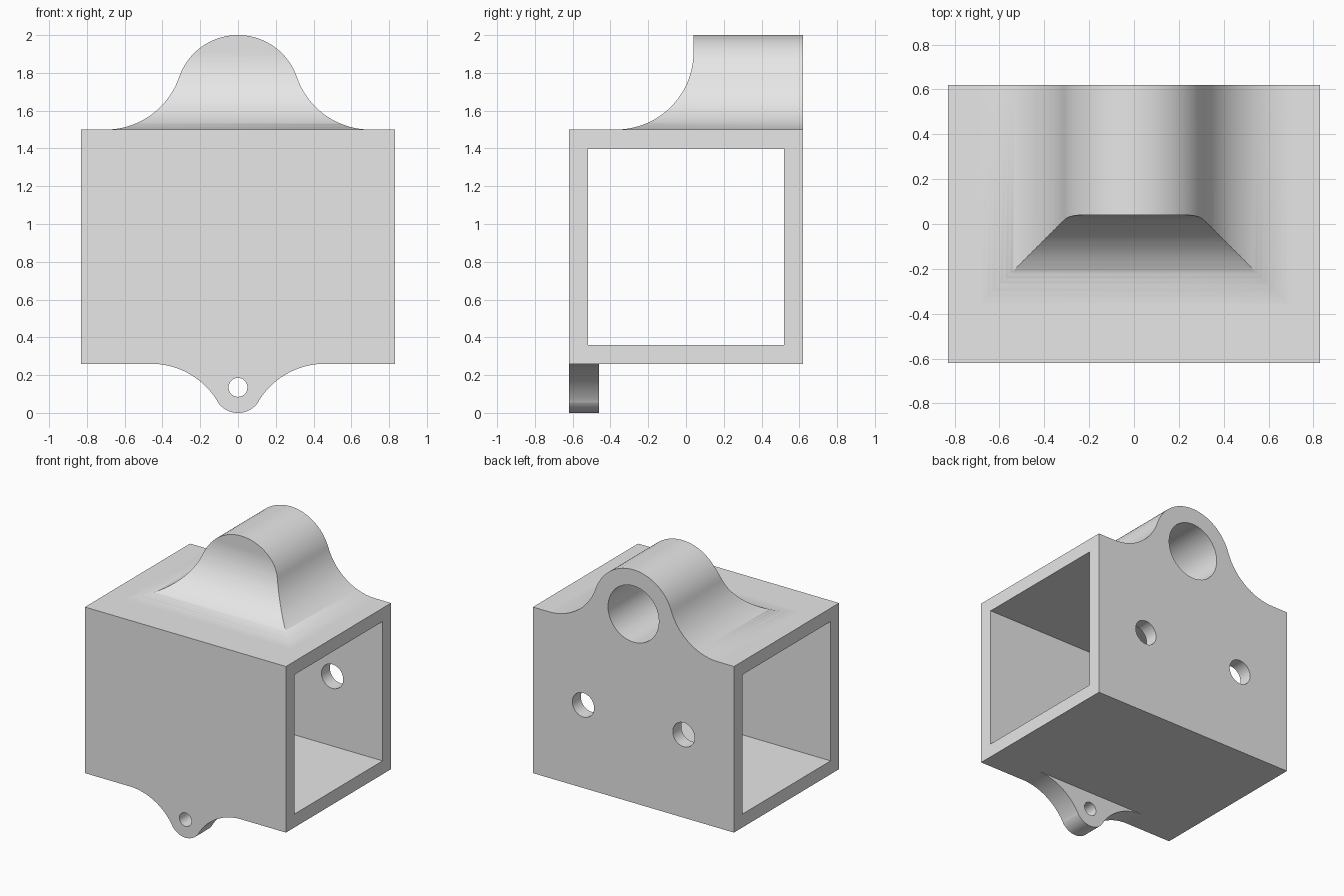
import bpy, bmesh
from math import pi, sin, cos, atan2
from mathutils import Vector

if "Cube" in bpy.data.objects:
    bpy.data.objects.remove(bpy.data.objects["Cube"], do_unlink=True)

HX, HY = 0.83, 0.62          # half width and half depth of the housing
BOTTOM, TOP, WALL = 0.26, 1.5, 0.10

grey = bpy.data.materials.new("plain grey")
grey.use_nodes = True
grey.diffuse_color = (0.8, 0.8, 0.8, 1)
grey.node_tree.nodes["Principled BSDF"].inputs["Base Color"].default_value = (0.8, 0.8, 0.8, 1)


def prism(name, points, axis, lo, hi):
    """Extrude a flat outline (u, z) along the x or y axis."""
    bm = bmesh.new()
    place = (lambda u, z: (lo, u, z)) if axis == "x" else (lambda u, z: (u, lo, z))
    face = bm.faces.new([bm.verts.new(place(u, z)) for u, z in points])
    out = bmesh.ops.extrude_face_region(bm, geom=[face])
    move = Vector((hi - lo, 0, 0) if axis == "x" else (0, hi - lo, 0))
    moved = [v for v in out["geom"] if isinstance(v, bmesh.types.BMVert)]
    bmesh.ops.translate(bm, vec=move, verts=moved)
    bmesh.ops.recalc_face_normals(bm, faces=bm.faces)
    mesh = bpy.data.meshes.new(name)
    bm.to_mesh(mesh)
    bm.free()
    mesh.materials.append(grey)
    obj = bpy.data.objects.new(name, mesh)
    bpy.context.collection.objects.link(obj)
    return obj


def arc(cx, cz, r, a0, a1, n=24):
    return [(cx + r * cos(a0 + (a1 - a0) * i / n), cz + r * sin(a0 + (a1 - a0) * i / n))
            for i in range(n + 1)]


def rectangle(u0, u1, z0, z1):
    return [(u0, z0), (u1, z0), (u1, z1), (u0, z1)]


def disc(cx, cz, r):
    return arc(cx, cz, r, 0, 2 * pi, 48)[:-1]


def lug_outline(cz, r, foot, fillet, base, sink):
    """Rounded lug pointing up, flared into the base line by tangent fillets."""
    fz = base + fillet
    a = atan2(fz - cz, foot)
    flare = arc(foot, fz, fillet, -pi / 2, -pi + a)
    half = flare + arc(0, cz, r, a, pi / 2)[1:]
    left = [(-u, z) for u, z in reversed(half[:-1])]
    return [(foot, base - sink)] + half + left + [(-foot, base - sink)]


def combine(target, other, operation):
    mod = target.modifiers.new(operation, "BOOLEAN")
    mod.operation, mod.solver, mod.object = operation, "EXACT", other
    bpy.context.view_layer.objects.active = target
    bpy.ops.object.modifier_apply(modifier=mod.name)
    bpy.data.objects.remove(other, do_unlink=True)


# Upper lug: arched across the width, swept up from the front
upper = prism("upper_lug", lug_outline(1.67, 0.33, 0.70, 0.41, TOP, 0.05), "y", -0.5, HY)
sweep = arc(-0.37, TOP + 0.41, 0.41, -pi / 2, 0) + [(0.04, 2.2), (1, 2.2), (1, 1.4), (-0.37, 1.4)]
combine(upper, prism("front_sweep", sweep, "x", -1, 1), "INTERSECT")

# Lower tab: same outline turned upside down, flush with the front
tab_outline = [(u, -z) for u, z in lug_outline(-0.13, 0.13, 0.46, 0.41, -BOTTOM, 0.05)]
tab = prism("lower_tab", tab_outline, "y", -HY, -0.46)

# Housing with both lugs merged
body = prism("housing", rectangle(-HX, HX, BOTTOM, TOP), "y", -HY, HY)
combine(body, upper, "UNION")
combine(body, tab, "UNION")

# Square tunnel from side to side
tunnel = rectangle(-HY + WALL, HY - WALL, BOTTOM + WALL, TOP - WALL)
combine(body, prism("tunnel_cutter", tunnel, "x", -1, 1), "DIFFERENCE")

# Blind bore in the upper lug, screw holes in the back wall, eyelet in the tab
holes = [("bore", 0, 1.67, 0.21, 0.15, 0.8), ("eyelet", 0, 0.135, 0.05, -0.8, -0.3)]
holes += [("screw_hole", side * HX / 2, 0.88, 0.09, 0.4, 0.8) for side in (-1, 1)]
for name, x, z, r, y0, y1 in holes:
    combine(body, prism(name, disc(x, z, r), "y", y0, y1), "DIFFERENCE")

# Smooth curves, crisp edges
bpy.ops.object.select_all(action="DESELECT")
body.select_set(True)
bpy.context.view_layer.objects.active = body
bpy.ops.object.shade_smooth_by_angle(angle=pi / 6)
weighted = body.modifiers.new("flat_faces", "WEIGHTED_NORMAL")
weighted.keep_sharp = True
